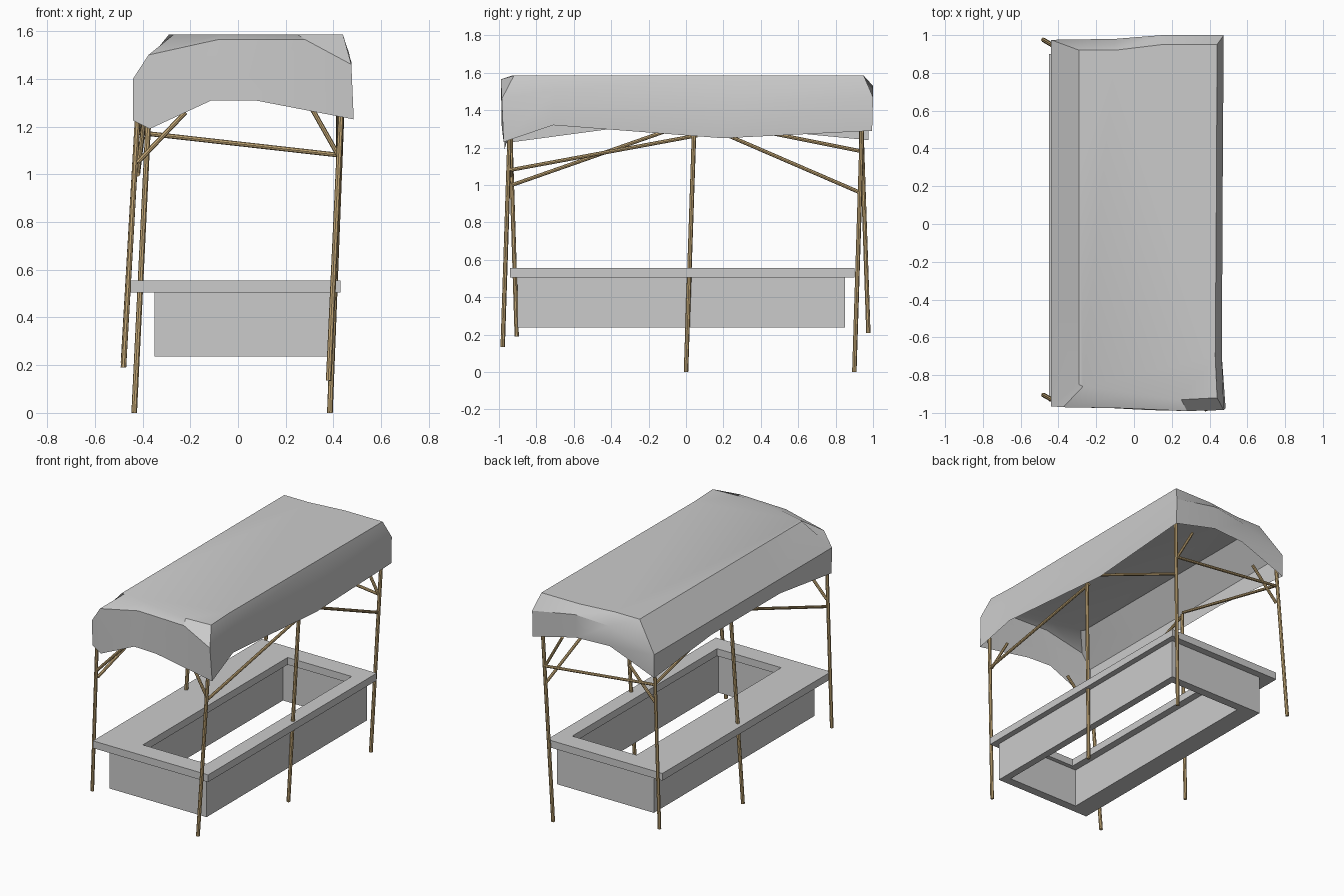
import bpy, bmesh
from mathutils import Vector

if "Cube" in bpy.data.objects:
    bpy.data.objects.remove(bpy.data.objects["Cube"])

wood = bpy.data.materials.new("wood")
wood.diffuse_color = (0.58, 0.41, 0.19, 1)
wood.use_nodes = True
wood.node_tree.nodes["Principled BSDF"].inputs["Base Color"].default_value = wood.diffuse_color


def make_object(name, bm):
    bmesh.ops.recalc_face_normals(bm, faces=bm.faces[:])
    me = bpy.data.meshes.new(name)
    bm.to_mesh(me)
    bm.free()
    ob = bpy.data.objects.new(name, me)
    bpy.context.collection.objects.link(ob)
    return ob


def frame(name, outer, inner, z0, z1):
    """Rectangular ring; outer and inner are (x0, x1, y0, y1)."""
    bm = bmesh.new()
    loops = []
    for (x0, x1, y0, y1), z in ((outer, z0), (outer, z1), (inner, z1), (inner, z0)):
        loops.append([bm.verts.new((x, y, z)) for x, y in
                      ((x0, y0), (x1, y0), (x1, y1), (x0, y1))])
    for a, b in zip(loops, loops[1:] + loops[:1]):
        for i in range(4):
            j = (i + 1) % 4
            bm.faces.new((a[i], a[j], b[j], b[i]))
    return make_object(name, bm)


def pole(name, a, b, r=0.012):
    a, b = Vector(a), Vector(b)
    bm = bmesh.new()
    bmesh.ops.create_cone(bm, cap_ends=True, segments=8, radius1=r, radius2=r,
                          depth=(b - a).length)
    ob = make_object(name, bm)
    ob.location = (a + b) / 2
    ob.rotation_euler = (b - a).to_track_quat('Z', 'Y').to_euler()
    ob.data.materials.append(wood)


# Counter: overhanging top on open base walls
frame("counter_top", (-0.45, 0.43, -0.94, 0.90), (-0.16, 0.33, -0.81, 0.77), 0.505, 0.555)
frame("counter_base", (-0.35, 0.39, -0.90, 0.85), (-0.21, 0.34, -0.84, 0.79), 0.237, 0.505)

# Upright poles
pole("front_left_pole", (-0.48, -0.905, 0.19), (-0.417, -0.94, 1.30))
pole("back_left_pole", (-0.48, 0.975, 0.21), (-0.417, 0.938, 1.30))
pole("middle_left_pole", (-0.435, 0, 0), (-0.37, 0.045, 1.34))
pole("front_right_pole", (0.38, -0.98, 0.135), (0.437, -0.94, 1.36))
pole("middle_right_pole", (0.385, 0, 0), (0.437, 0.045, 1.34))
pole("back_right_pole", (0.385, 0.90, 0), (0.437, 0.942, 1.34))

# Long side braces and the back cross beam
pole("right_front_brace", (0.43, -0.94, 1.08), (0.43, 0.06, 1.265), 0.010)
pole("right_back_brace", (0.42, 0.93, 0.96), (0.42, 0.05, 1.34), 0.010)
pole("left_front_brace", (-0.42, -0.93, 1.00), (-0.38, 0.04, 1.34), 0.010)
pole("left_back_brace", (-0.42, 0.94, 1.18), (-0.38, 0.04, 1.36), 0.010)
pole("back_cross_beam", (-0.42, 0.94, 1.175), (0.425, 0.94, 1.08), 0.010)

# Short corner braces at both ends
for label, y in (("front", -0.935), ("back", 0.935)):
    pole(label + "_left_corner_brace", (-0.42, y, 1.05), (-0.22, y, 1.26), 0.010)
    pole(label + "_right_corner_brace", (0.42, y, 1.08), (0.29, y, 1.31), 0.010)

# Cloth canopy: hem, shoulder and top rings, anticlockwise from front left
hem = [(-.44, -.96, 1.225), (-.37, -.97, 1.19), (-.11, -.975, 1.31), (.07, -.985, 1.31),
       (.485, -.975, 1.23), (.46, -.71, 1.32), (.455, .20, 1.25), (.475, .995, 1.29),
       (.15, .995, 1.37), (-.10, .975, 1.37), (-.44, .975, 1.24), (-.44, .35, 1.30),
       (-.44, -.40, 1.30)]
shoulder = [(-.44, -.965, 1.40), (-.375, -.97, 1.50), (-.08, -.975, 1.565), (.28, -.99, 1.565),
            (.475, -.985, 1.46), (.465, -.70, 1.51), (.47, .28, 1.435), (.475, 1.0, 1.47),
            (.15, 1.0, 1.53), (-.10, .98, 1.51), (-.44, .975, 1.40), (-.44, .35, 1.40),
            (-.44, -.40, 1.40)]
top = [(-.29, -.85), (-.27, -.86), (-.08, -.91), (.25, -.93), (.44, -.92), (.43, -.70),
       (.437, .28), (.44, .95), (.15, .95), (-.10, .92), (-.29, .92), (-.29, .35), (-.29, -.40)]
bm = bmesh.new()
rings = [[bm.verts.new(p) for p in ring]
         for ring in (hem, shoulder, [(x, y, 1.585) for x, y in top])]
for a, b in zip(rings, rings[1:]):
    for i in range(len(a)):
        j = (i + 1) % len(a)
        bm.faces.new((a[i], a[j], b[j], b[i]))
bm.faces.new(rings[2])
canopy = make_object("canopy", bm)
bpy.context.view_layer.objects.active = canopy
canopy.select_set(True)
bpy.ops.object.shade_smooth_by_angle(angle=0.5)
